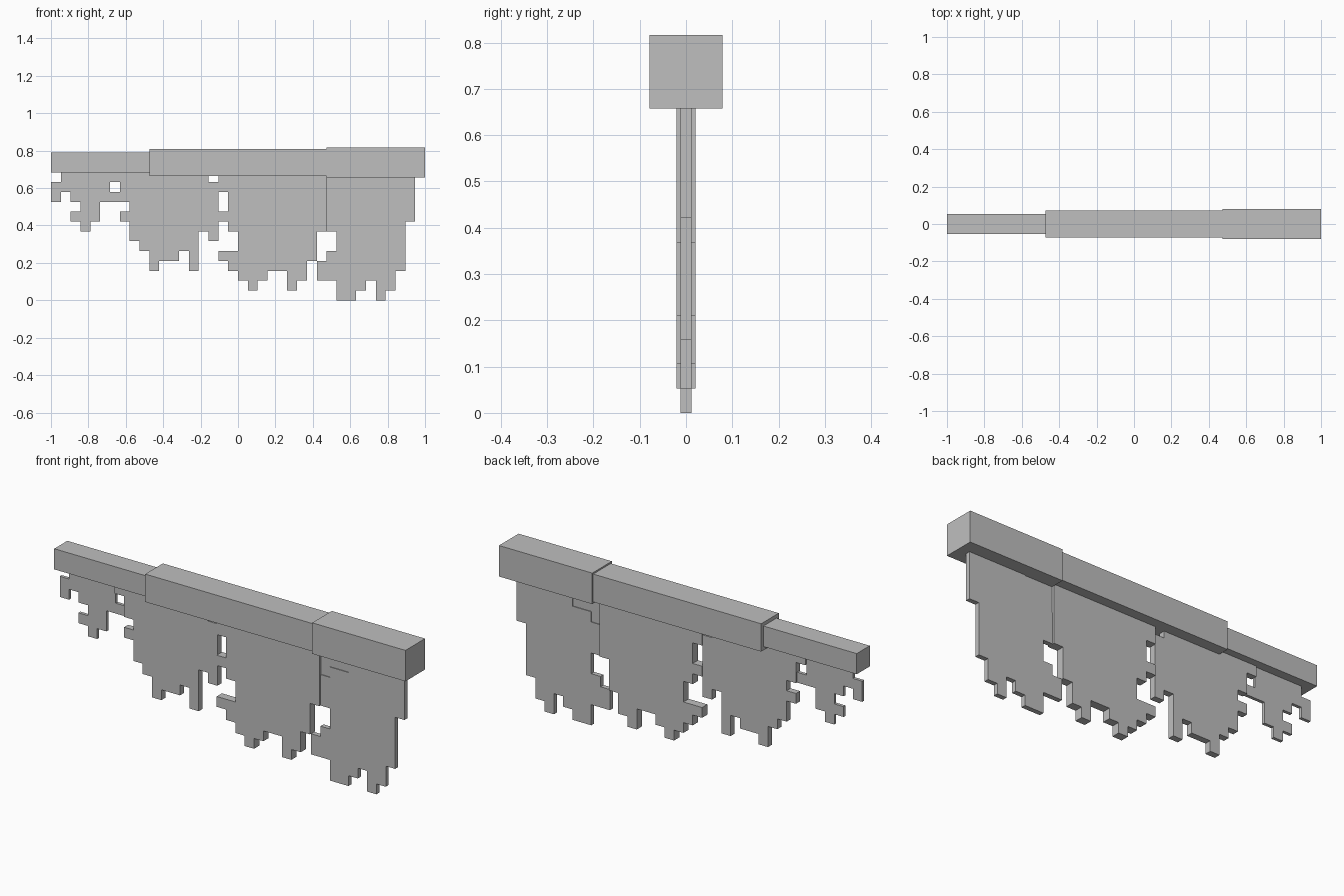
import bpy, bmesh

if "Cube" in bpy.data.objects:
    bpy.data.objects.remove(bpy.data.objects["Cube"])

U = 2 / 38          # grid cell
TOP = 13            # cell row where the moss meets the branch

grey = bpy.data.materials.new("plain grey")
grey.diffuse_color = (0.52, 0.52, 0.52, 1)
grey.use_nodes = True
grey.node_tree.nodes["Principled BSDF"].inputs["Base Color"].default_value = grey.diffuse_color


def finish(name, bm):
    bmesh.ops.recalc_face_normals(bm, faces=bm.faces)
    me = bpy.data.meshes.new(name)
    bm.to_mesh(me)
    bm.free()
    me.materials.append(grey)
    bpy.context.collection.objects.link(bpy.data.objects.new(name, me))


def beam(name, x0, x1, half):
    bm = bmesh.new()
    bmesh.ops.create_cube(bm, size=1)
    for v in bm.verts:
        v.co.x = x0 if v.co.x < 0 else x1
        v.co.y *= 2 * half
        v.co.z = 14 * U + v.co.z * 2 * half
    finish(name, bm)


def sheet(name, first, bottoms, gaps, half):
    """Flat cut-out: columns hang from TOP to each bottom row, minus gaps (column, low, high)."""
    removed = {(c, j) for c, lo, hi in gaps for j in range(lo, hi)}
    bm = bmesh.new()
    for c, low in enumerate(bottoms, first):
        for j in range(low, TOP):
            if (c, j) not in removed:
                bm.faces.new([bm.verts.new((-1 + (c + a) * U, -half, (j + b) * U))
                              for a, b in ((0, 0), (1, 0), (1, 1), (0, 1))])
    bmesh.ops.remove_doubles(bm, verts=bm.verts, dist=1e-4)
    ext = bmesh.ops.extrude_face_region(bm, geom=bm.faces[:], use_keep_orig=True)
    for g in ext["geom"]:
        if isinstance(g, bmesh.types.BMVert):
            g.co.y = half
    bmesh.ops.recalc_face_normals(bm, faces=bm.faces)
    bmesh.ops.dissolve_limit(bm, angle_limit=0.01, verts=bm.verts, edges=bm.edges)
    finish(name, bm)


# Branch in three sections
beam("branch_thin", -1, -9 * U, 0.0526)
beam("branch_middle", -9 * U, 9 * U, 0.071)
beam("branch_thick", 9 * U, 1, 0.079)

# Ragged hanging sheets, left to right
sheet("moss_sheet_1", 0, [10, 11, 8, 7, 8, 10, 10],
      [(0, 12, 13), (2, 9, 10), (6, 11, 13)], 0.008)
sheet("moss_sheet_2", 6, [12, 8, 6, 5, 3, 4, 4, 5, 3, 7, 6],
      [(7, 9, 10), (16, 12, 13)], 0.016)
sheet("moss_sheet_3", 17, [4, 3, 2, 1, 2, 3, 3, 1, 2, 4, 7],
      [(17, 5, 8), (17, 9, 11), (18, 5, 7)], 0.021)
sheet("moss_sheet_4", 27, [2, 2, 0, 0, 1, 2, 0, 1, 3, 8],
      [(27, 4, 13), (28, 5, 7), (28, 10, 13), (29, 11, 13), (30, 11, 13)], 0.012)
# Thin piece filling the stepped corner of the last sheet
sheet("moss_corner", 28, [10, 11, 11], [], 0.008)
